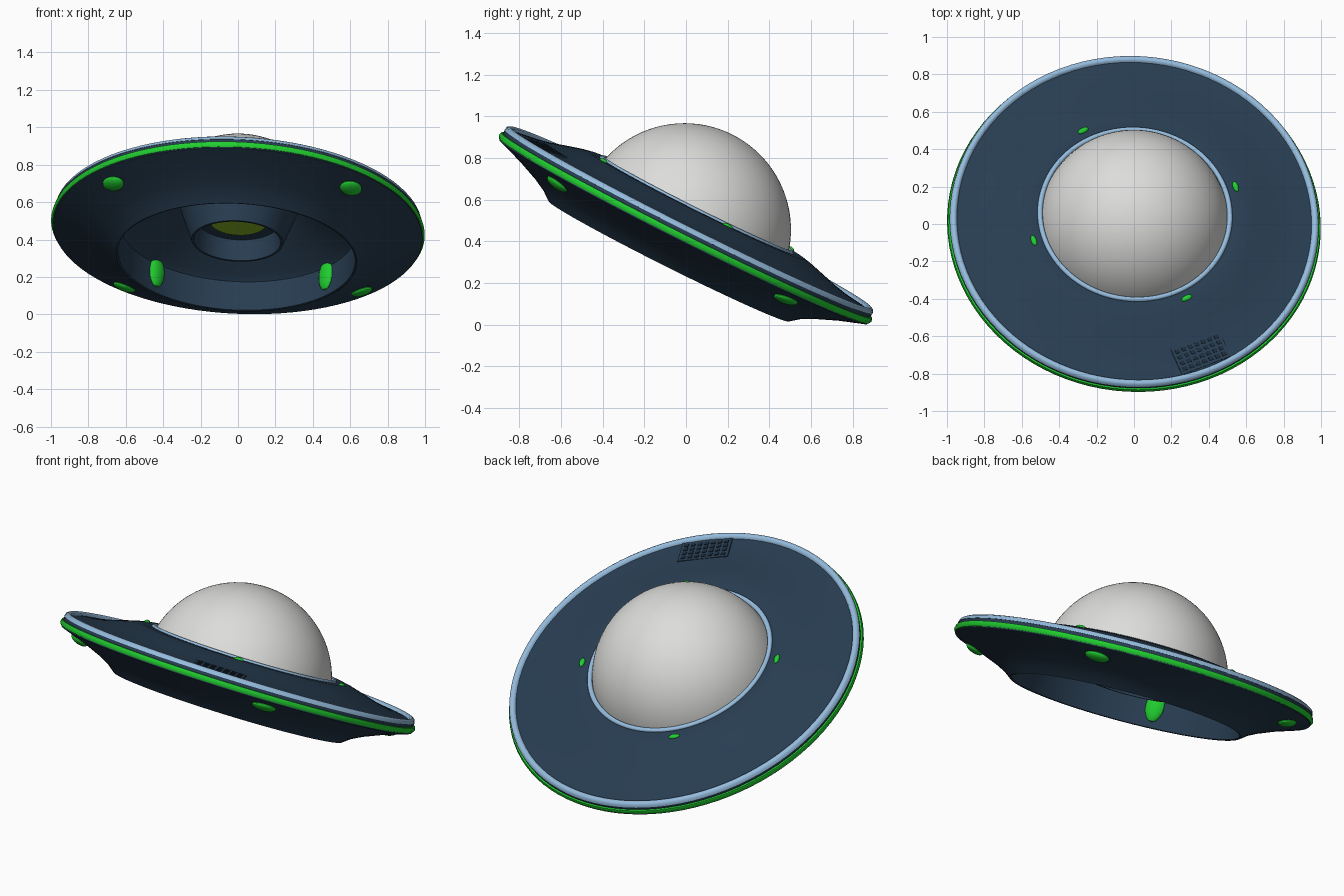
import bpy, bmesh
from math import sin, cos, pi, radians, asin
from mathutils import Matrix, Vector

cube = bpy.data.objects.get("Cube")
if cube:
    bpy.data.objects.remove(cube)


def material(name, rgb, rough=0.6):
    m = bpy.data.materials.new(name)
    m.use_nodes = True
    m.diffuse_color = (*rgb, 1)
    b = m.node_tree.nodes["Principled BSDF"]
    b.inputs["Base Color"].default_value = (*rgb, 1)
    b.inputs["Roughness"].default_value = rough
    return m


NAVY = material("navy hull", (0.021, 0.047, 0.083))
BLUE = material("light blue trim", (0.30, 0.50, 0.72))
GREEN = material("bright green", (0.015, 0.62, 0.03))
OLIVE = material("olive green glow", (0.25, 0.48, 0.02))
GREY = material("pale grey dome", (0.72, 0.72, 0.71))
DARK = material("dark panel", (0.012, 0.026, 0.045))

# The whole craft banks: nose up, with a slight roll
axis = Vector((0.045, 0.447, 0.893)).normalized()
side = Vector((1, 0, -0.05)).normalized()
BANK = Matrix.Translation((0, 0, 0.47)) @ Matrix(
    (side, axis.cross(side), axis)).transposed().to_4x4()


def finish(name, bm, mat, angle=30):
    bmesh.ops.recalc_face_normals(bm, faces=bm.faces[:])
    me = bpy.data.meshes.new(name)
    bm.to_mesh(me)
    bm.free()
    me.materials.append(mat)
    ob = bpy.data.objects.new(name, me)
    bpy.context.collection.objects.link(ob)
    ob.matrix_world = BANK
    bpy.ops.object.select_all(action='DESELECT')
    ob.select_set(True)
    bpy.context.view_layer.objects.active = ob
    bpy.ops.object.shade_smooth_by_angle(angle=radians(angle))
    return ob


def lathe(name, profile, mat, closed=False, segs=96, angle=30):
    """Spin (radius, height) points round the craft's axis."""
    bm = bmesh.new()
    vs = [bm.verts.new((r, 0, h)) for r, h in profile]
    es = [bm.edges.new(p) for p in zip(vs, vs[1:])]
    if closed:
        es.append(bm.edges.new((vs[-1], vs[0])))
    bmesh.ops.spin(bm, geom=vs + es, cent=(0, 0, 0), axis=(0, 0, 1),
                   angle=2 * pi, steps=segs)
    bmesh.ops.remove_doubles(bm, verts=bm.verts[:], dist=1e-4)
    return finish(name, bm, mat, angle)


def place(azimuth, radius, height, tilt=0):
    """Local frame: x outward, y along the rim, z along the axis."""
    return (Matrix.Rotation(radians(azimuth), 4, 'Z')
            @ Matrix.Translation((radius, 0, height))
            @ Matrix.Rotation(radians(tilt), 4, 'Y'))


def lamps(name, azimuths, radius, height, size, tilt=0):
    for i, a in enumerate(azimuths):
        bm = bmesh.new()
        bmesh.ops.create_uvsphere(
            bm, u_segments=16, v_segments=10, radius=1,
            matrix=place(a, radius, height, tilt) @ Matrix.Diagonal((*size, 1)))
        finish(f"{name}_{i + 1}", bm, GREEN)


# Hull: top skin, rim, underside, recess, central nozzle
lathe("hull", [
    (0, 0.20), (0.40, 0.20), (0.48, 0.10), (0.51, 0.115), (0.58, 0.115),
    (0.62, 0.107), (0.70, 0.085), (0.78, 0.062), (0.86, 0.045), (0.95, 0.033),
    (0.985, 0.03), (0.988, -0.028), (0.86, -0.072), (0.75, -0.118),
    (0.69, -0.15), (0.645, -0.185), (0.635, -0.182), (0.63, -0.015),
    (0.60, 0.01), (0.45, 0.08), (0.335, 0.16), (0.245, -0.088),
    (0.232, -0.088), (0.22, 0.03), (0, 0.03)], NAVY)

# Glowing disc inside the nozzle
lathe("nozzle_disc", [(0, 0.022), (0.15, 0.022), (0.15, 0.029), (0, 0.029)],
      OLIVE, segs=48)

# Trim rings
lathe("rim_trim", [(0.948, 0.03), (0.954, 0.045), (0.969, 0.051),
                   (0.983, 0.043), (0.988, 0.026), (0.96, 0.024)], BLUE, True, angle=60)
lathe("rim_glow", [(0.975, -0.021), (0.992, -0.022), (1.0, -0.008),
                   (0.995, 0.008), (0.975, 0.01)], GREEN, True, angle=60)
lathe("dome_trim", [(0.508 + 0.014 * cos(t * pi / 4), 0.115 + 0.012 * sin(t * pi / 4))
                    for t in range(8)], BLUE, True, angle=60)

# Dome cap
R, BASE = 0.511, -0.016
low = asin((0.10 - BASE) / R)
lathe("dome", [(R * cos(low + (pi / 2 - low) * i / 20),
                BASE + R * sin(low + (pi / 2 - low) * i / 20))
               for i in range(21)], GREY)

# Lamps on the underside, in the recess and round the dome
UNDER = (40, 132, 220, 312)
lamps("underside_lamp", UNDER, 0.885, -0.066, (0.05, 0.068, 0.022), -19)
lamps("recess_lamp", UNDER, 0.63, -0.062, (0.025, 0.052, 0.088))
lamps("dome_lamp", (17, 118, 196, 298), 0.567, 0.116, (0.015, 0.031, 0.012))


# Key panel on the upper skin
def boxes(name, items, mat):
    bm = bmesh.new()
    for pos, size in items:
        bmesh.ops.create_cube(bm, size=1, matrix=place(-67, 0.862, 0.047, 9)
                              @ Matrix.Translation(pos) @ Matrix.Diagonal((*size, 1)))
    finish(name, bm, mat)


boxes("key_panel", [((0, 0, 0), (0.155, 0.285, 0.008))], NAVY)
boxes("panel_keys", [((0.034 * (i - 1.5), 0.038 * (j - 3), 0.005),
                      (0.02, 0.024, 0.006)) for i in range(4) for j in range(7)], DARK)
